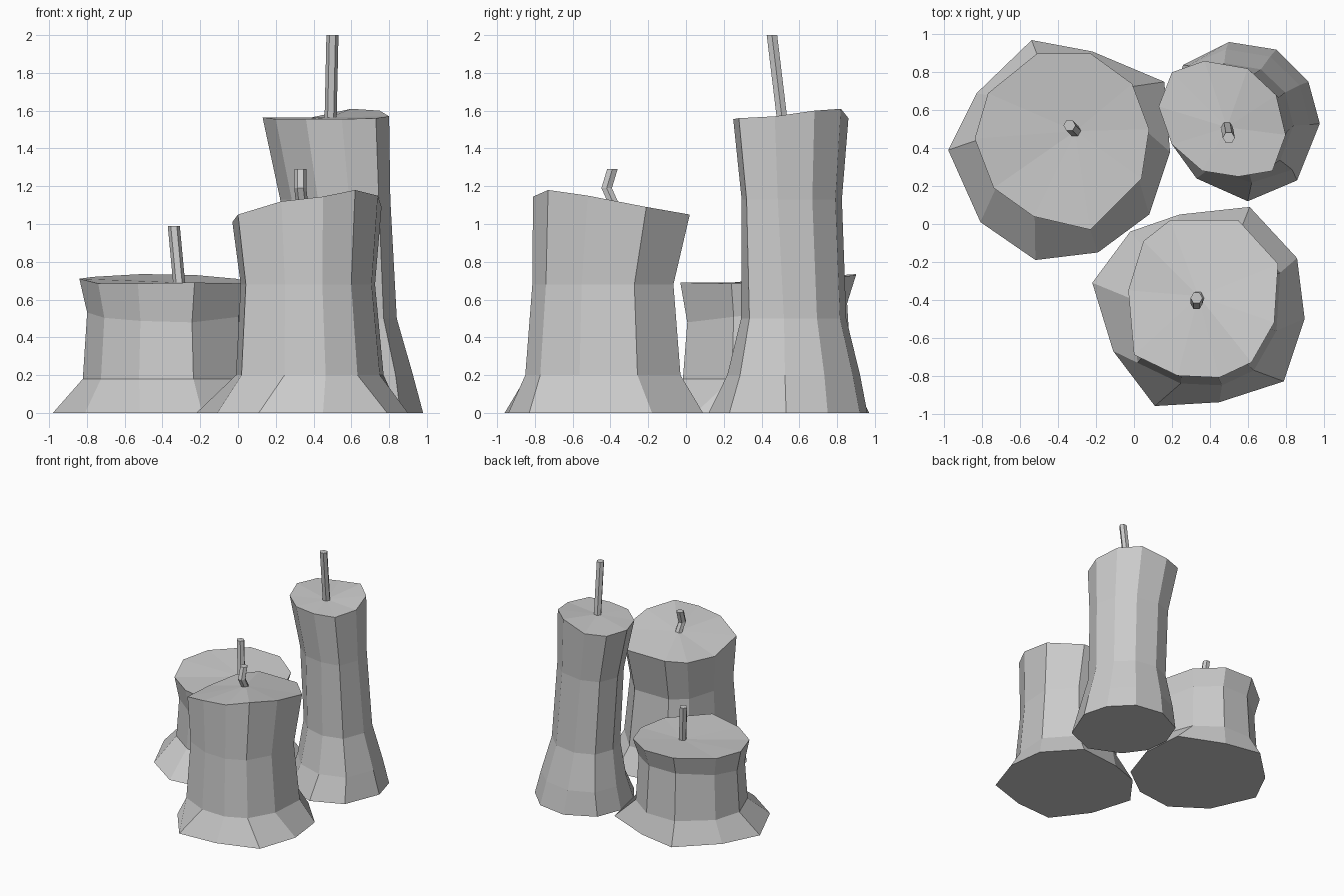
import bpy
import bmesh
from math import cos, sin, tau
from mathutils import Vector

cube = bpy.data.objects.get("Cube")
if cube:
    bpy.data.objects.remove(cube, do_unlink=True)

# One plain grey for wax and wicks
grey = bpy.data.materials.new("wax grey")
grey.use_nodes = True
grey.diffuse_color = (0.6, 0.6, 0.6, 1)
grey.node_tree.nodes["Principled BSDF"].inputs["Base Color"].default_value = (0.6, 0.6, 0.6, 1)


def loft(name, rings, peak=None):
    """Skin a stack of rings, with a flat bottom and a flat or fanned top."""
    bm = bmesh.new()
    loops = [[bm.verts.new(point) for point in ring] for ring in rings]
    count = len(loops[0])
    for low, high in zip(loops, loops[1:]):
        for i in range(count):
            j = (i + 1) % count
            bm.faces.new((low[i], low[j], high[j], high[i]))
    bm.faces.new(loops[0])
    if peak is None:
        bm.faces.new(loops[-1])
    else:
        tip = bm.verts.new(peak)
        for i in range(count):
            bm.faces.new((loops[-1][i], loops[-1][(i + 1) % count], tip))
    bmesh.ops.recalc_face_normals(bm, faces=bm.faces)
    mesh = bpy.data.meshes.new(name)
    bm.to_mesh(mesh)
    bm.free()
    mesh.materials.append(grey)
    obj = bpy.data.objects.new(name, mesh)
    bpy.context.collection.objects.link(obj)
    return obj


def offsets(outline):
    """Outline points measured from the middle of their bounds."""
    xs = [p[0] for p in outline]
    ys = [p[1] for p in outline]
    middle = Vector(((min(xs) + max(xs)) / 2, (min(ys) + max(ys)) / 2))
    return [Vector(p[:2]) - middle for p in outline]


def candle(name, base, rim, waists, wick):
    """Each waist is: centre, height, slope along y, blend to rim, scale."""
    rings = [[(x, y, 0) for x, y in base]]
    for centre, height, slope, blend, scale in waists:
        ring = []
        for foot, lip in zip(offsets(base), offsets(rim)):
            step = foot.lerp(lip, blend) * scale
            ring.append((centre[0] + step.x, centre[1] + step.y, height + slope * step.y))
        rings.append(ring)
    rings.append(rim)
    loft(name + "_candle", rings, wick[0])

    # Six-sided wick, sunk slightly into the wax
    sections = []
    for i, (x, y, z) in enumerate(wick):
        z -= 0.02 if i == 0 else 0
        sections.append([(x + 0.032 * cos(tau * k / 6), y + 0.032 * sin(tau * k / 6), z)
                         for k in range(6)])
    loft(name + "_wick", sections)


# Short wide candle
candle(
    "short",
    base=[(-.98, .39), (-.83, .69), (-.54, .97), (-.22, .91), (.16, .75),
          (.19, .38), (.08, .05), (-.19, -.15), (-.52, -.19), (-.81, .01)],
    rim=[(-.84, .45, .71), (-.77, .69, .72), (-.51, .9, .735), (-.23, .9, .73), (-.01, .74, .71),
         (.08, .5, .69), (.04, .24, .685), (-.23, -.03, .69), (-.53, .04, .685), (-.74, .19, .685)],
    waists=[((-.38, .43), .18, 0, 1, .96), ((-.38, .43), .53, .12, 1, .91)],
    wick=[(-.31, .49, .69), (-.34, .52, .99)],
)

# Medium candle with a slanted top and a bent wick
candle(
    "medium",
    base=[(-.22, -.31), (-.02, -.04), (.24, .05), (.61, .09), (.86, -.18),
          (.9, -.5), (.79, -.83), (.45, -.94), (.11, -.96), (-.11, -.67)],
    rim=[(-.03, -.35, 1.01), (.05, -.09, 1.03), (.19, .02, 1.05), (.55, .02, 1.05), (.76, -.21, 1.09),
         (.74, -.52, 1.15), (.62, -.73, 1.18), (.45, -.81, 1.145), (.23, -.8, 1.12), (0, -.69, 1.05)],
    waists=[((.38, -.44), .2, 0, 1, .99), ((.37, -.44), .68, 0, 1, .9)],
    wick=[(.34, -.38, 1.12), (.33, -.42, 1.19), (.33, -.39, 1.29)],
)

# Tall leaning candle
candle(
    "tall",
    base=[(.98, .53), (.92, .75), (.75, .92), (.5, .96), (.26, .84),
          (.18, .63), (.2, .42), (.33, .24), (.6, .12), (.86, .23)],
    rim=[(.8, .47, 1.57), (.75, .68, 1.6), (.6, .82, 1.61), (.37, .86, 1.56), (.2, .8, 1.56),
         (.13, .62, 1.565), (.2, .42, 1.555), (.36, .28, 1.555), (.55, .25, 1.555), (.73, .28, 1.56)],
    waists=[((.57, .57), .2, 0, .5, .97), ((.55, .57), .5, 0, .7, .82), ((.515, .56), 1.13, 0, 1, .87)],
    wick=[(.49, .51, 1.565), (.5, .455, 2)],
)
